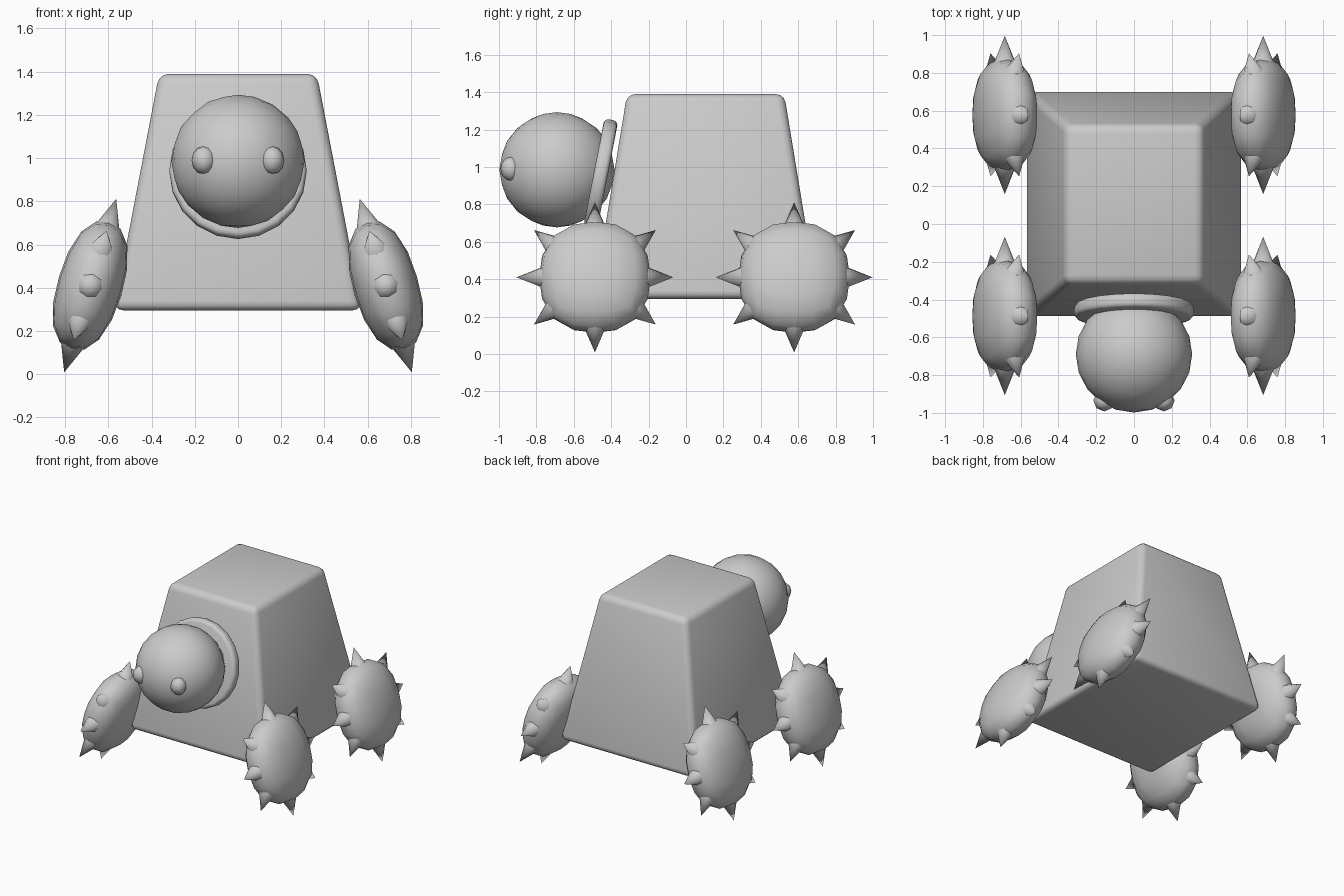
import bpy, bmesh, math
from mathutils import Matrix, Vector

if "Cube" in bpy.data.objects:
    bpy.data.objects.remove(bpy.data.objects["Cube"])

grey = bpy.data.materials.new("plain grey")
grey.diffuse_color = (0.6, 0.6, 0.6, 1)
grey.use_nodes = True
grey.node_tree.nodes["Principled BSDF"].inputs["Base Color"].default_value = grey.diffuse_color


def finish(name, bm, angle=None):
    """Turn a bmesh into a smooth shaded grey object."""
    bmesh.ops.recalc_face_normals(bm, faces=bm.faces)
    mesh = bpy.data.meshes.new(name)
    bm.to_mesh(mesh)
    bm.free()
    mesh.materials.append(grey)
    obj = bpy.data.objects.new(name, mesh)
    bpy.context.collection.objects.link(obj)
    bpy.ops.object.select_all(action='DESELECT')
    obj.select_set(True)
    bpy.context.view_layer.objects.active = obj
    if angle:
        bpy.ops.object.shade_smooth_by_angle(angle=math.radians(angle))
    else:
        bpy.ops.object.shade_smooth()
    return obj


def bevel(obj, width, segments):
    mod = obj.modifiers.new("rounded edges", 'BEVEL')
    mod.width = width
    mod.segments = segments


# Body: tapered box with rounded edges
bm = bmesh.new()
bmesh.ops.create_cube(bm, size=2)
for v in bm.verts:
    top = v.co.z > 0
    v.co = (v.co.x * (0.365 if top else 0.575),
            v.co.y * (0.42 if top else 0.60) + 0.105,
            1.39 if top else 0.295)
bevel(finish("body", bm), 0.045, 3)

# Neck: tilted round plate against the front of the body
bm = bmesh.new()
bmesh.ops.create_cone(bm, cap_ends=True, segments=20, radius1=0.318,
                      radius2=0.318, depth=0.075)
bmesh.ops.transform(bm, verts=bm.verts, matrix=Matrix.Translation((0, -0.46, 0.94))
                    @ Matrix.Rotation(math.radians(90 - 11), 4, 'X'))
bevel(finish("neck_plate", bm), 0.025, 3)

# Head
bm = bmesh.new()
bmesh.ops.create_icosphere(bm, subdivisions=3, radius=0.308,
                           matrix=Matrix.Translation((0, -0.69, 0.985)))
finish("head", bm)

# Eyes
for side, label in ((-1, "left"), (1, "right")):
    bm = bmesh.new()
    bmesh.ops.create_uvsphere(bm, u_segments=8, v_segments=6, radius=0.062,
                              matrix=Matrix.Translation((side * 0.158, -0.935, 0.99))
                              @ Matrix.Diagonal((0.92, 0.92, 1.04, 1)))
    finish(label + "_eye", bm)


def wheel_mesh():
    """Rounded-square wheel, axis along x."""
    bm = bmesh.new()
    bmesh.ops.create_cube(bm, size=2)
    bmesh.ops.subdivide_edges(bm, edges=bm.edges, cuts=3, use_grid_fill=True)
    for v in bm.verts:
        p = Vector([math.tan(c * math.pi / 4) for c in v.co])
        norm = sum(abs(c) ** 2.3 for c in p) ** (1 / 2.3)
        p /= norm
        v.co = (p.x * 0.15, p.y * 0.298, p.z * 0.308)
    return bm


def spike_mesh():
    """Ring of cones around the wheel rim."""
    bm = bmesh.new()
    base, tip = 0.25, 0.419
    for a in (0, 39, 90, 141, 180, 219, 270, 321):
        m = (Matrix.Rotation(math.radians(a), 4, 'X')
             @ Matrix.Translation((0, (base + tip) / 2, 0))
             @ Matrix.Rotation(math.radians(-90), 4, 'X'))
        bmesh.ops.create_cone(bm, cap_ends=True, segments=8, radius1=0.07,
                              radius2=0, depth=tip - base, matrix=m)
    return bm


# Four spiked wheels, leaning inward at the top
for side, label in ((-1, "left"), (1, "right")):
    for y, end in ((-0.487, "front"), (0.578, "back")):
        place = (Matrix.Translation((side * 0.684, y, 0.41))
                 @ Matrix.Rotation(math.radians(-side * 16.7), 4, 'Y'))
        for part, make, angle in (("wheel", wheel_mesh, None),
                                  ("wheel_spikes", spike_mesh, 50)):
            bm = make()
            bmesh.ops.transform(bm, matrix=place, verts=bm.verts)
            finish(f"{end}_{label}_{part}", bm, angle)
